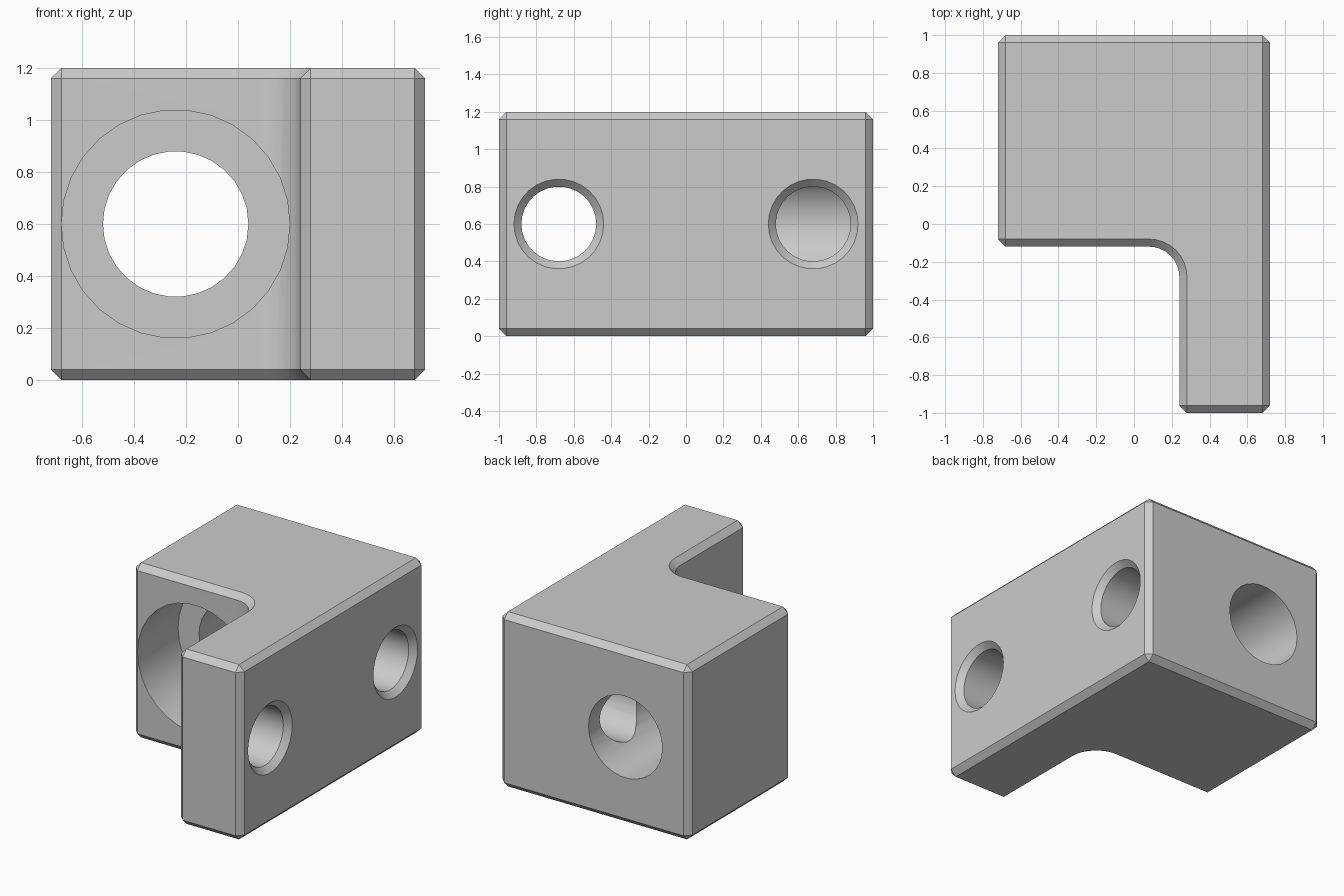
import bpy
import bmesh
from math import cos, sin, pi
from mathutils import Vector

HEIGHT = 1.2
CHAMFER = 0.04
MID = HEIGHT / 2

cube = bpy.data.objects.get("Cube")
if cube:
    bpy.data.objects.remove(cube, do_unlink=True)

grey = bpy.data.materials.new("plain_grey")
grey.use_nodes = True
grey.diffuse_color = (0.6, 0.6, 0.6, 1)
grey.node_tree.nodes["Principled BSDF"].inputs["Base Color"].default_value = (0.6, 0.6, 0.6, 1)


def add_object(name, bm):
    bmesh.ops.recalc_face_normals(bm, faces=bm.faces)
    mesh = bpy.data.meshes.new(name)
    bm.to_mesh(mesh)
    bm.free()
    mesh.materials.append(grey)
    obj = bpy.data.objects.new(name, mesh)
    bpy.context.collection.objects.link(obj)
    return obj


def turned_cutter(name, profile, origin, axis, sides=30):
    """Solid of revolution from (distance, radius) pairs along an axis."""
    axis = Vector(axis)
    up = Vector((0, 0, 1))
    side = up.cross(axis)
    bm = bmesh.new()
    rings = []
    for dist, radius in profile:
        angles = [2 * pi * i / sides for i in range(sides)]
        rings.append([bm.verts.new(Vector(origin) + axis * dist
                                   + radius * (side * cos(a) + up * sin(a))) for a in angles])
    for a, b in zip(rings, rings[1:]):
        for i in range(sides):
            j = (i + 1) % sides
            bm.faces.new((a[i], a[j], b[j], b[i]))
    bm.faces.new(rings[0])
    bm.faces.new(rings[-1])
    obj = add_object(name, bm)
    obj.hide_render = True
    return obj


# L-shaped body: five sharp corners and a filleted inner corner
corners = [(-0.72, -0.12), (-0.72, 1), (0.72, 1), (0.72, -1), (0.24, -1)]
steps = 8
fillet = [(0.08 + 0.16 * cos(pi / 2 * i / steps), -0.28 + 0.16 * sin(pi / 2 * i / steps))
          for i in range(steps + 1)]
bm = bmesh.new()
base = bm.faces.new([bm.verts.new((x, y, 0)) for x, y in corners + fillet])
top = bmesh.ops.extrude_face_region(bm, geom=[base])["geom"]
bmesh.ops.translate(bm, vec=(0, 0, HEIGHT), verts=[v for v in top if isinstance(v, bmesh.types.BMVert)])
bmesh.ops.recalc_face_normals(bm, faces=bm.faces)


# Chamfer the rims and the sharp upright edges
def is_chamfered(edge):
    a, b = (v.co for v in edge.verts)
    if abs(a.z - b.z) < 0.01:
        return True
    return any((a.xy - Vector(c)).length < 0.001 for c in corners)


bmesh.ops.bevel(bm, geom=[e for e in bm.edges if is_chamfered(e)], offset=CHAMFER,
                offset_type='OFFSET', segments=1, affect='EDGES', clamp_overlap=False)
body = add_object("bracket_body", bm)

# Counterbored main bore and two countersunk side holes
side_hole = [(-0.04, 0.28), (0.04, 0.2)]
cutters = [
    turned_cutter("main_bore", [(-0.2, 0.4395), (0.44, 0.4395), (0.44, 0.28), (1.3, 0.28)],
                  (-0.24, -0.12, MID), (0, 1, 0)),
    turned_cutter("arm_hole", side_hole + [(0.6, 0.2)], (0.72, -0.68, MID), (-1, 0, 0)),
    turned_cutter("cross_hole", side_hole + [(0.96, 0.2)], (0.72, 0.68, MID), (-1, 0, 0)),
]
bpy.ops.object.select_all(action='DESELECT')
body.select_set(True)
bpy.context.view_layer.objects.active = body
for cutter in cutters:
    mod = body.modifiers.new(cutter.name, 'BOOLEAN')
    mod.operation = 'DIFFERENCE'
    mod.solver = 'EXACT'
    mod.object = cutter
    bpy.ops.object.modifier_apply(modifier=mod.name)
    bpy.data.objects.remove(cutter, do_unlink=True)

bpy.ops.object.shade_smooth_by_angle(angle=pi / 6)
